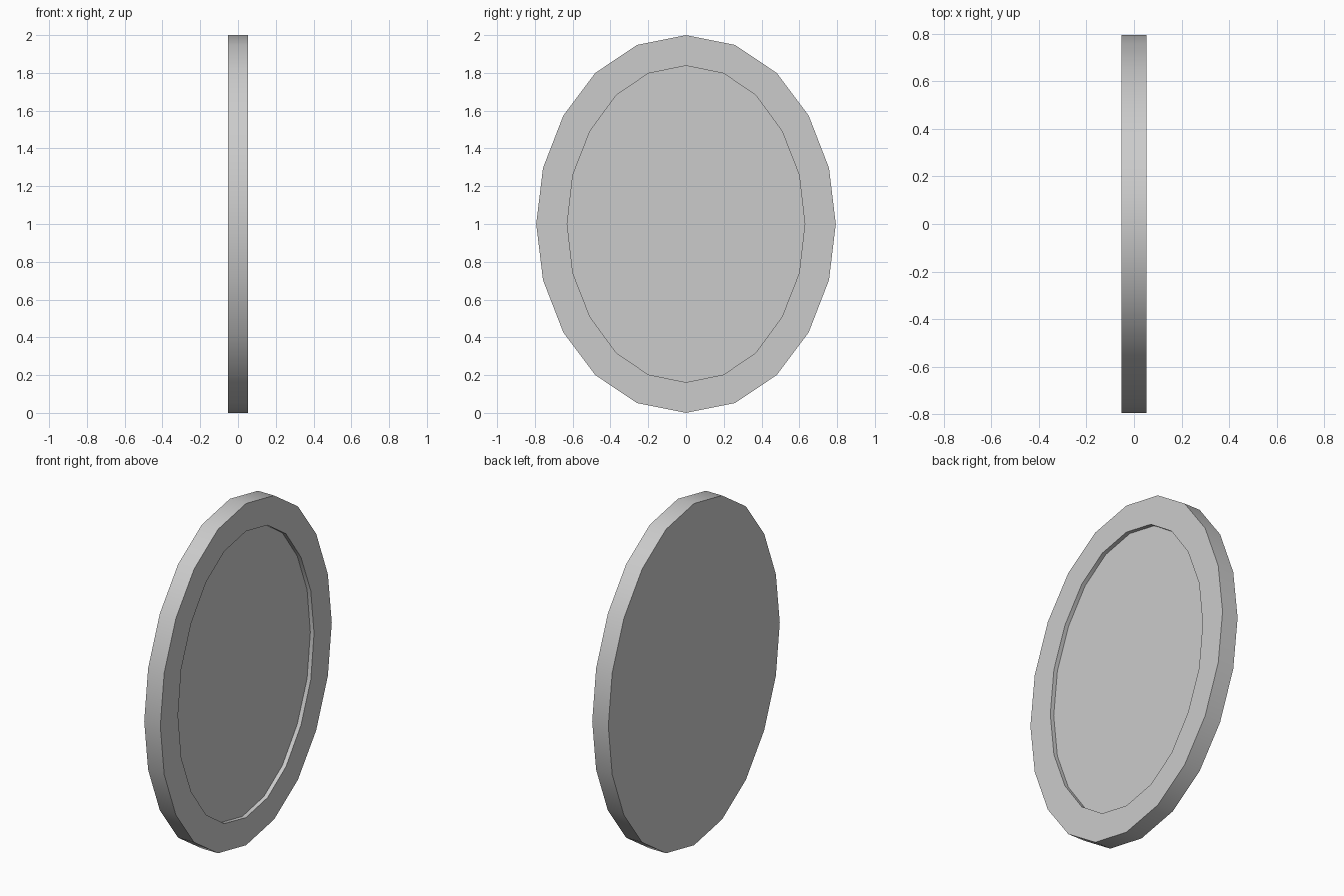
import bpy, bmesh, math

if "Cube" in bpy.data.objects:
    bpy.data.objects.remove(bpy.data.objects["Cube"])

HALF_T = 0.052   # half thickness of the disc
DEPTH = 0.024    # how far the glass sits behind the frame face
CZ = 1.0

# Quarter outlines (y, z above centre), top to side
OUTER = [(0, 1.0), (0.259, 0.948), (0.48, 0.80), (0.649, 0.575), (0.757, 0.297), (0.793, 0)]
INNER = [(0, 0.838), (0.20, 0.797), (0.37, 0.681), (0.508, 0.492), (0.599, 0.26), (0.629, 0)]


def oval(quarter):
    """Mirror a quarter outline into a closed loop."""
    right = quarter + [(y, -z) for y, z in reversed(quarter[:-1])]
    return right + [(-y, z) for y, z in reversed(right[1:-1])]


def ring(bm, pts, x):
    return [bm.verts.new((x, y, CZ + z)) for y, z in pts]


def bridge(bm, a, b):
    n = len(a)
    for i in range(n):
        j = (i + 1) % n
        bm.faces.new((a[i], a[j], b[j], b[i]))


# Oval disc: flat back, rim, frame border, recess wall and recessed mirror face
bm = bmesh.new()
outer, inner = oval(OUTER), oval(INNER)
loops = [ring(bm, outer, -HALF_T), ring(bm, outer, HALF_T),
         ring(bm, inner, HALF_T), ring(bm, inner, HALF_T - DEPTH)]
for a, b in zip(loops, loops[1:]):
    bridge(bm, a, b)
bm.faces.new(loops[0])
bm.faces.new(loops[-1])
bmesh.ops.recalc_face_normals(bm, faces=bm.faces)
mesh = bpy.data.meshes.new("oval_wall_mirror")
bm.to_mesh(mesh)
bm.free()

obj = bpy.data.objects.new("oval_wall_mirror", mesh)
bpy.context.collection.objects.link(obj)
bpy.context.view_layer.objects.active = obj
obj.select_set(True)
bpy.ops.object.shade_smooth_by_angle(angle=math.radians(30))
